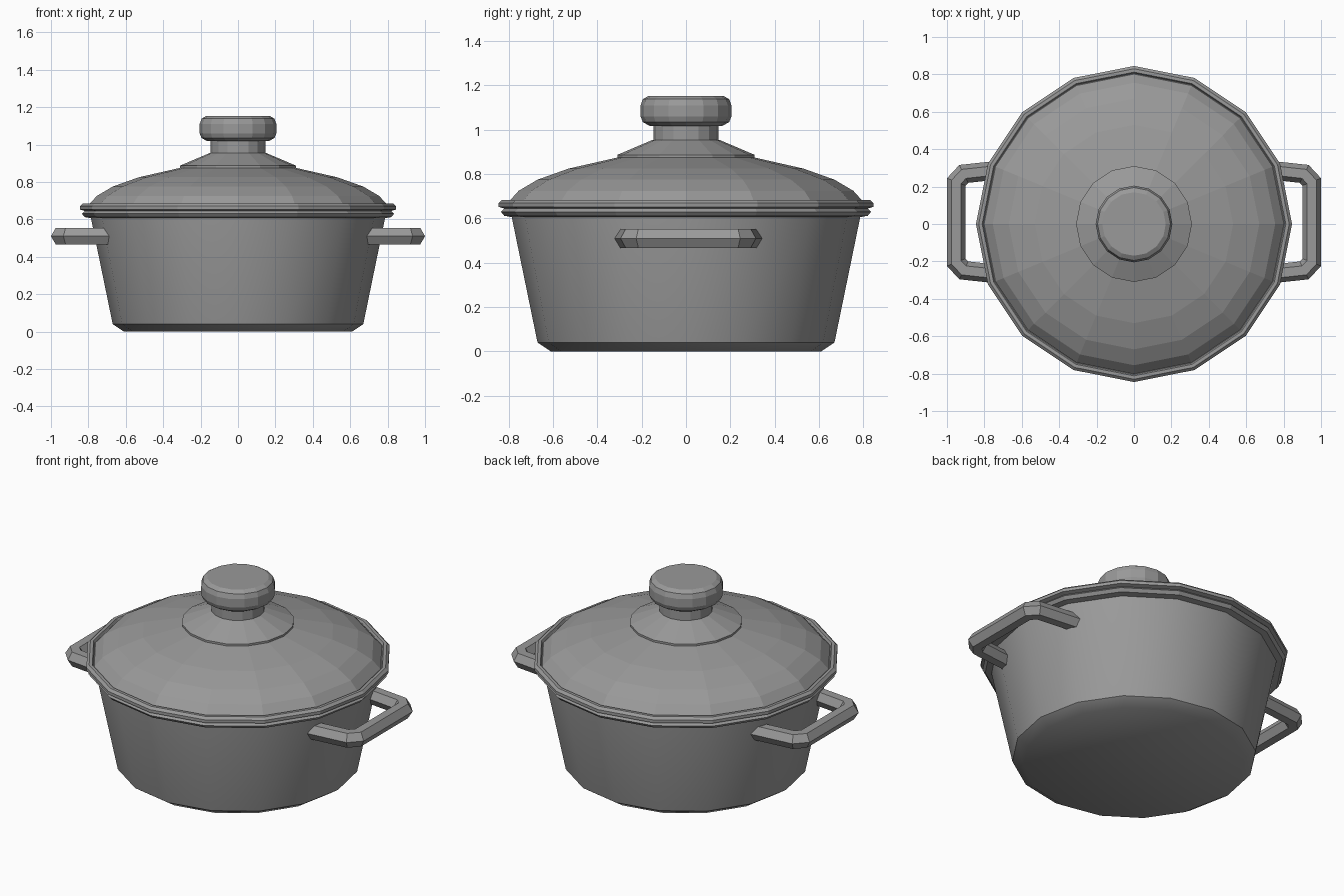
import bpy, bmesh, math
from mathutils import Vector

cube = bpy.data.objects.get("Cube")
if cube:
    bpy.data.objects.remove(cube, do_unlink=True)

# Single brushed grey metal
metal = bpy.data.materials.new("grey_metal")
metal.use_nodes = True
GREY = (0.32, 0.32, 0.32, 1)
metal.diffuse_color = GREY
metal.node_tree.nodes["Principled BSDF"].inputs["Base Color"].default_value = GREY

SIDES = 16


def finish(bm, name, smooth):
    bmesh.ops.recalc_face_normals(bm, faces=bm.faces)
    mesh = bpy.data.meshes.new(name)
    bm.to_mesh(mesh)
    bm.free()
    mesh.materials.append(metal)
    obj = bpy.data.objects.new(name, mesh)
    bpy.context.collection.objects.link(obj)
    if smooth:
        bpy.ops.object.select_all(action='DESELECT')
        obj.select_set(True)
        bpy.context.view_layer.objects.active = obj
        bpy.ops.object.shade_smooth_by_angle(angle=math.radians(35))
    return obj


def skin(bm, rings):
    """Bridge successive rings of vertices and cap both ends."""
    n = len(rings[0])
    for a, b in zip(rings, rings[1:]):
        for i in range(n):
            j = (i + 1) % n
            bm.faces.new((a[i], a[j], b[j], b[i]))
    bm.faces.new(rings[0])
    bm.faces.new(rings[-1])


def lathe(name, profile, smooth=False):
    bm = bmesh.new()
    rings = []
    for r, z in profile:
        rings.append([bm.verts.new((r * math.cos(t), r * math.sin(t), z))
                      for t in (math.tau * i / SIDES for i in range(SIDES))])
    skin(bm, rings)
    return finish(bm, name, smooth)


def handle(name, side):
    """Hexagonal bar swept along a bracket-shaped path, with mitred corners."""
    half = [(0.66, 0.285), (0.91, 0.258), (0.95, 0.215)]
    path = [Vector(p) for p in half + [(x, -y) for x, y in reversed(half)]]
    bm = bmesh.new()
    rings = []
    for k, p in enumerate(path):
        d_in = (p - path[max(k - 1, 0)]).normalized()
        d_out = (path[min(k + 1, len(path) - 1)] - p).normalized()
        d = (d_in + d_out).normalized()
        across = Vector((d.y, -d.x))
        mitre = 1 / max(d.dot(d_in), d.dot(d_out))
        ring = []
        for i in range(6):
            t = math.tau * i / 6
            q = p + across * (0.05 * mitre * math.cos(t))
            ring.append(bm.verts.new((side * q.x, q.y + 0.01, 0.51 + 0.05 * math.sin(t))))
        rings.append(ring)
    skin(bm, rings)
    return finish(bm, name, True)


# Pot body with tapering wall, and its rolled rim
lathe("pot_body", [(0.61, 0), (0.67, 0.04), (0.785, 0.6), (0.785, 0.63)], True)
lathe("pot_rim", [(0.78, 0.605), (0.82, 0.612), (0.835, 0.63), (0.82, 0.645)])

# Lid edge, with a raised lip around the dome
lathe("lid_rim", [(0.82, 0.645), (0.845, 0.652), (0.845, 0.67), (0.83, 0.684),
                  (0.812, 0.684), (0.805, 0.67)])
lathe("lid_dome", [(0.805, 0.66), (0.8, 0.675), (0.755, 0.725), (0.67, 0.775),
                   (0.53, 0.825), (0.31, 0.875)])

# Knob base, neck and grip
lathe("knob_base", [(0.31, 0.87), (0.31, 0.887), (0.15, 0.955)])
lathe("knob_neck", [(0.147, 0.945), (0.147, 1.03)])
lathe("knob_grip", [(0.165, 1.018), (0.195, 1.035), (0.205, 1.06), (0.205, 1.11),
                    (0.195, 1.138), (0.17, 1.153)])

# Side handles
handle("left_handle", 1)
handle("right_handle", -1)
